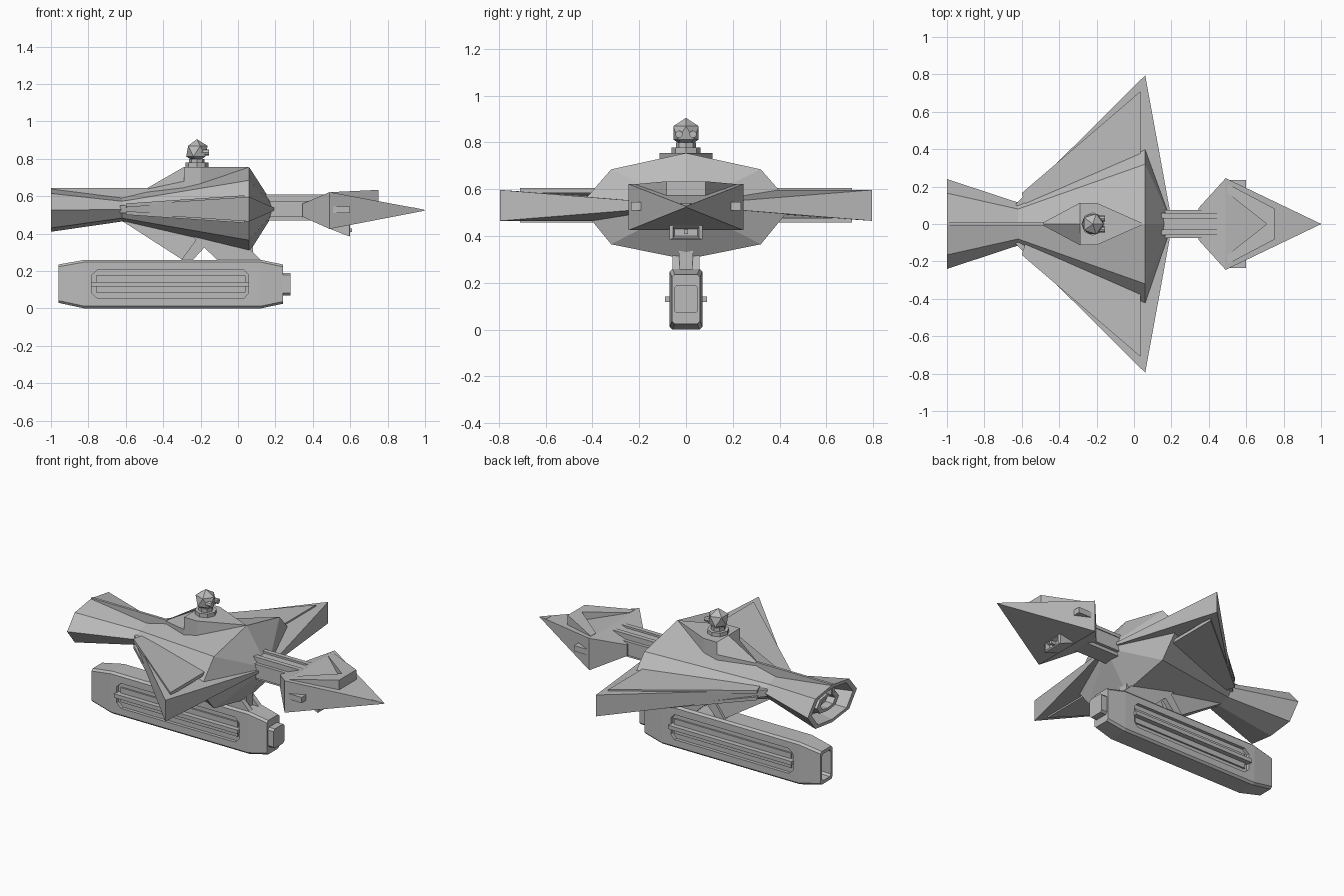
import bpy, bmesh, math
from mathutils import Vector

cube = bpy.data.objects.get("Cube")
if cube:
    bpy.data.objects.remove(cube, do_unlink=True)

grey = bpy.data.materials.new("hull_grey")
grey.use_nodes = True
grey.diffuse_color = (0.5, 0.5, 0.5, 1)
grey.node_tree.nodes["Principled BSDF"].inputs["Base Color"].default_value = (0.5, 0.5, 0.5, 1)


def finish(name, bm):
    bmesh.ops.remove_doubles(bm, verts=bm.verts, dist=0.0005)
    bmesh.ops.recalc_face_normals(bm, faces=bm.faces)
    me = bpy.data.meshes.new(name)
    bm.to_mesh(me)
    bm.free()
    me.materials.append(grey)
    ob = bpy.data.objects.new(name, me)
    bpy.context.collection.objects.link(ob)
    return ob


def loft(name, rings):
    """Skin a list of equal-length rings of points and cap both ends."""
    bm = bmesh.new()
    loops = [[bm.verts.new(p) for p in ring] for ring in rings]
    n = len(loops[0])
    for a, b in zip(loops, loops[1:]):
        for i in range(n):
            j = (i + 1) % n
            bm.faces.new((a[i], a[j], b[j], b[i]))
    bm.faces.new(loops[0])
    bm.faces.new(loops[-1])
    return finish(name, bm)


def box(name, x, y, z):
    ring = [(x[0], y[0]), (x[1], y[0]), (x[1], y[1]), (x[0], y[1])]
    return loft(name, [[(*p, h) for p in ring] for h in z])


def side_prism(name, poly, y0, y1):
    """Extrude an x-z outline across y."""
    return loft(name, [[(px, y, pz) for px, pz in poly] for y in (y0, y1)])


def plan_prism(name, poly, z0, z1):
    """Extrude an x-y outline upward."""
    return loft(name, [[(*p, z) for p in poly] for z in (z0, z1)])


def cylinder(name, centre, radius, depth, sides, axis="Z"):
    bm = bmesh.new()
    bmesh.ops.create_cone(bm, cap_ends=True, segments=sides, radius1=radius,
                          radius2=radius, depth=depth)
    ob = finish(name, bm)
    if axis == "X":
        ob.rotation_euler.y = math.pi / 2
    ob.location = centre
    return ob


def oct_ring(x, mid, half, top, bottom, shoulder, up, low, scale=1):
    """Eight-sided hull section with points at top, bottom and both sides."""
    pts = [(0, top), (shoulder, up), (half, mid), (shoulder, low),
           (0, bottom), (-shoulder, low), (-half, mid), (-shoulder, up)]
    return [(x, y * scale, mid + (z - mid) * scale) for y, z in pts]


def chamfer_ring(x, half, z0, z1, c=0.012):
    pts = [(half, z0 + c), (half, z1 - c), (half - c, z1), (c - half, z1),
           (-half, z1 - c), (-half, z0 + c), (c - half, z0), (half - c, z0)]
    return [(x, y, z) for y, z in pts]


# Main hull with hollow flared exhaust
engine = dict(mid=0.525, half=0.24, top=0.64, bottom=0.41, shoulder=0.165, up=0.615, low=0.43)
waist = dict(mid=0.53, half=0.115, top=0.592, bottom=0.465, shoulder=0.08, up=0.573, low=0.483)
middle = dict(mid=0.53, half=0.455, top=0.755, bottom=0.30, shoulder=0.32, up=0.685, low=0.365)
loft("hull", [oct_ring(-0.9, **engine, scale=0.7), oct_ring(-1, **engine, scale=0.84),
              oct_ring(-1, **engine), oct_ring(-0.62, **waist),
              oct_ring(0.06, **middle), oct_ring(0.205, **middle, scale=0.002)])
loft("exhaust_core", [oct_ring(-0.89, **engine, scale=0.5), oct_ring(-0.97, **engine, scale=0.45),
                      oct_ring(-0.97, **engine, scale=0.3), oct_ring(-0.92, **engine, scale=0.28)])
box("exhaust_fin", (-1, -0.48), (-0.008, 0.008), (0.58, 0.645))

# Wings with raised panels above and below
for side, tag in ((1, "left"), (-1, "right")):
    outline = [((-0.63, 0.08), 0.02), ((-0.63, 0.11), 0.02), ((0.06, 0.795), 0.066),
               ((0.205, 0), 0.002), ((0.06, 0), 0.066)]
    loft(tag + "_wing", [[(x, side * y, 0.531 + s * t) for (x, y), t in outline] for s in (-1, 1)])
    panel = [((-0.6, 0.165), 0.022), ((0.035, 0.71), 0.066), ((0.035, 0.2), 0.066), ((-0.58, 0.1), 0.022)]
    for s, level in ((1, "upper"), (-1, "lower")):
        loft(f"{tag}_{level}_wing_panel",
             [[(x, side * y, 0.531 + s * (t + d)) for (x, y), t in panel] for d in (-0.012, 0.008)])

# Dorsal wedge and turret
deck = [(-0.5, 0), (-0.29, 0.113), (-0.2, 0.113), (0.055, 0), (-0.2, -0.113), (-0.29, -0.113)]
deck_top = [(-0.29 if x == -0.5 else x, y, 0.756) for x, y in deck]
loft("dorsal_wedge", [[(x, y, 0.6) for x, y in deck],
                      [(x, y, 0.635 if x == -0.5 else 0.68) for x, y in deck], deck_top])
cylinder("turret_base", (-0.22, 0, 0.766), 0.062, 0.026, 8)
cylinder("turret_neck", (-0.22, 0, 0.785), 0.042, 0.03, 8)
bm = bmesh.new()
bmesh.ops.create_icosphere(bm, subdivisions=1, radius=0.064)
head = finish("turret_ball", bm)
head.location = (-0.22, 0, 0.841)
for y in (-0.03, 0.03):
    cylinder("turret_lens", (-0.175, y, 0.835), 0.016, 0.04, 8, "X")

# Neck joining the hull to the front section
box("neck", (0.12, 0.46), (-0.055, 0.055), (0.47, 0.598))
for s in (-1, 1):
    box("neck_side_rail", (0.14, 0.46), sorted((s * 0.05, s * 0.075)), (0.49, 0.575))
    box("neck_top_rail", (0.14, 0.47), sorted((s * 0.03, s * 0.058)), (0.59, 0.61))


# Front section: pointed pyramid
def rect_ring(x, half, z0, z1):
    return [(x, -half, z0), (x, half, z0), (x, half, z1), (x, -half, z1)]


loft("front_section", [rect_ring(0.345, 0.085, 0.49, 0.56), rect_ring(0.49, 0.245, 0.425, 0.622),
                       rect_ring(0.995, 0.003, 0.522, 0.528)])
loft("nose_tip", [rect_ring(0.935, 0.026, 0.513, 0.541), rect_ring(1, 0.002, 0.524, 0.526)])
for s in (-1, 1):
    box("side_vent", (0.49, 0.6), sorted((s * 0.17, s * 0.236)), (0.51, 0.545))
    brow = [(0.5, 0.215, 0.622), (0.75, 0.083, 0.634), (0.75, 0, 0.634), (0.71, 0, 0.632), (0.5, 0.165, 0.622)]
    loft("brow_plate", [[(x, s * y, z) for x, y, z in brow],
                        [(x, s * y, 0.57) for x, y, z in brow]])
# Chin intake with hollow front
chin = [rect_ring(0.575, 0.05, 0.40, 0.43), rect_ring(0.60, 0.055, 0.392, 0.44),
        rect_ring(0.595, 0.07, 0.385, 0.45), rect_ring(0.48, 0.07, 0.43, 0.46)]
loft("chin_intake", chin)
box("chin_barrel", (0.56, 0.61), (-0.008, 0.008), (0.408, 0.428))

# Underslung pod, hollow at the rear, with a blunt nozzle at the front
pod = loft("pod", [chamfer_ring(-0.86, 0.04, 0.055, 0.21), chamfer_ring(-0.96, 0.043, 0.05, 0.215),
                   chamfer_ring(-0.96, 0.058, 0.03, 0.235), chamfer_ring(-0.82, 0.07, 0.0, 0.26),
                   chamfer_ring(0.12, 0.07, 0.0, 0.26), chamfer_ring(0.24, 0.06, 0.025, 0.235),
                   chamfer_ring(0.24, 0.052, 0.07, 0.19), chamfer_ring(0.28, 0.052, 0.07, 0.19)])
slot = [(-0.78, 0.08), (-0.75, 0.053), (0.03, 0.053), (0.055, 0.08),
        (0.055, 0.18), (0.03, 0.207), (-0.75, 0.207), (-0.78, 0.18)]
for s, tag in ((1, "left"), (-1, "right")):
    cutter = side_prism("slot_cutter", slot, s * 0.05, s * 0.12)
    mod = pod.modifiers.new("slot", "BOOLEAN")
    mod.operation, mod.solver, mod.object = "DIFFERENCE", "EXACT", cutter
    bpy.context.view_layer.objects.active = pod
    bpy.ops.object.modifier_apply(modifier=mod.name)
    bpy.data.objects.remove(cutter, do_unlink=True)
    box(tag + "_pod_rail", (-0.785, 0.06), sorted((s * 0.045, s * 0.09)), (0.118, 0.142))
    box(tag + "_pod_rib", (-0.76, 0.04), sorted((s * 0.045, s * 0.06)), (0.085, 0.175))

# Struts holding the pod
for s in (-1, 1):
    y0, y1 = s * 0.028, s * 0.058
    side_prism("front_strut", [(-0.1, 0.25), (0.13, 0.25), (0.04, 0.34), (-0.2, 0.42), (-0.26, 0.40)], y0, y1)
    side_prism("rear_strut", [(-0.31, 0.25), (-0.25, 0.25), (-0.13, 0.38), (-0.2, 0.40)], y0, y1)
keel = [(-0.62, 0.468, 0.02), (-0.3, 0.262, 0.045), (-0.27, 0.262, 0.045), (-0.2, 0.40, 0.045)]
loft("keel_fin", [[(x, s * h, z) for x, z, h in keel] for s in (-1, 1)])
box("strut_core", (-0.08, 0.08), (-0.03, 0.03), (0.25, 0.34))
